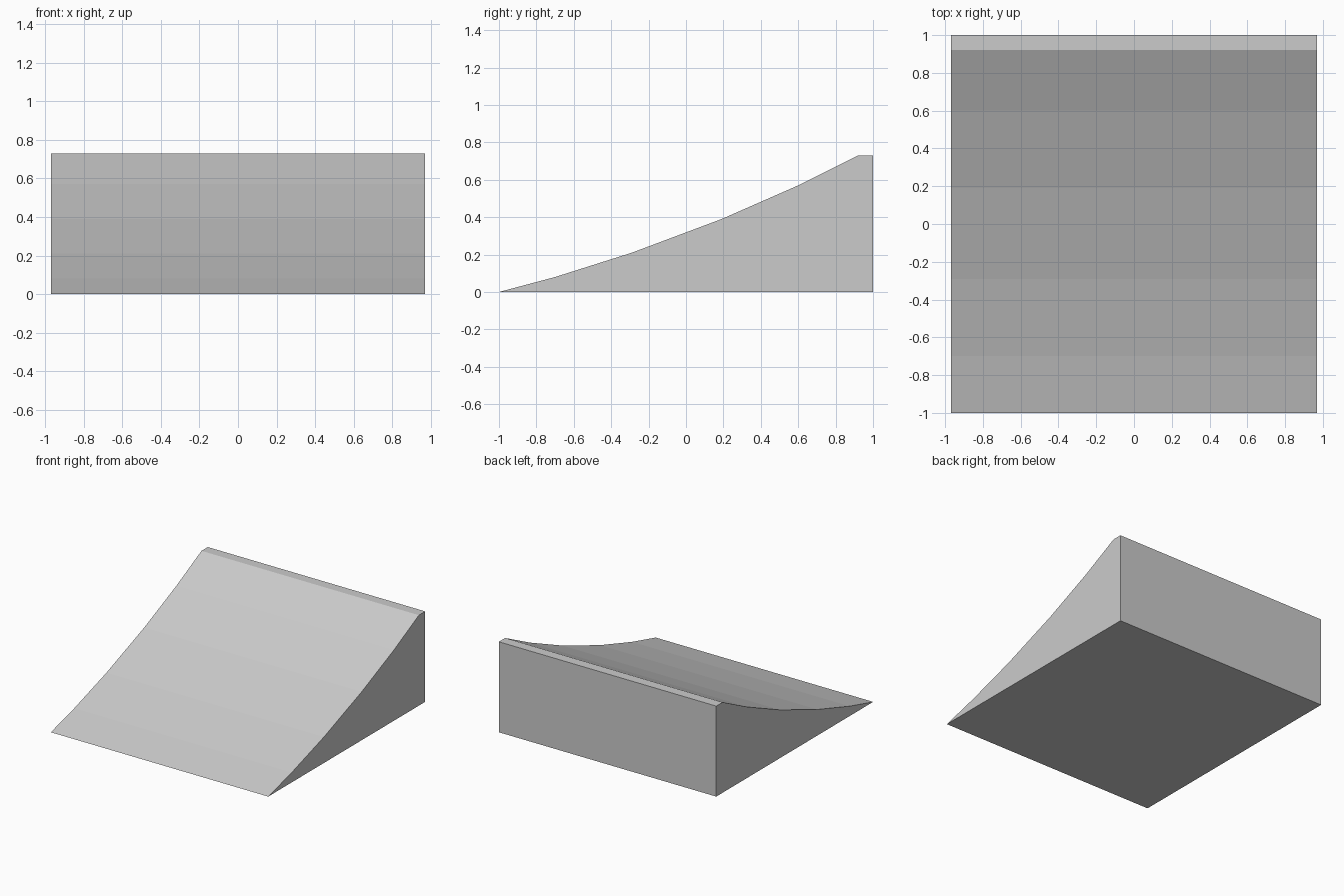
import bpy
import bmesh

cube = bpy.data.objects.get("Cube")
if cube:
    bpy.data.objects.remove(cube, do_unlink=True)

# Single grey material
grey = bpy.data.materials.new("light_grey")
grey.use_nodes = True
colour = (0.6, 0.6, 0.6, 1)
grey.diffuse_color = colour
grey.node_tree.nodes["Principled BSDF"].inputs["Base Color"].default_value = colour

# Side profile (y, z): curved ramp, narrow top ledge, upright back
half_width = 0.97
profile = [(-1, 0), (-0.7, 0.08), (-0.29, 0.21), (0.19, 0.39),
           (0.6, 0.57), (0.92, 0.73), (1, 0.73), (1, 0)]

# Extrude the profile across the width
bm = bmesh.new()
side = bm.faces.new([bm.verts.new((-half_width, y, z)) for y, z in profile])
extruded = bmesh.ops.extrude_face_region(bm, geom=[side])["geom"]
moved = [v for v in extruded if isinstance(v, bmesh.types.BMVert)]
bmesh.ops.translate(bm, verts=moved, vec=(2 * half_width, 0, 0))
bmesh.ops.recalc_face_normals(bm, faces=bm.faces)

mesh = bpy.data.meshes.new("curved_ramp")
bm.to_mesh(mesh)
bm.free()
mesh.materials.append(grey)
ramp = bpy.data.objects.new("curved_ramp", mesh)
bpy.context.collection.objects.link(ramp)
